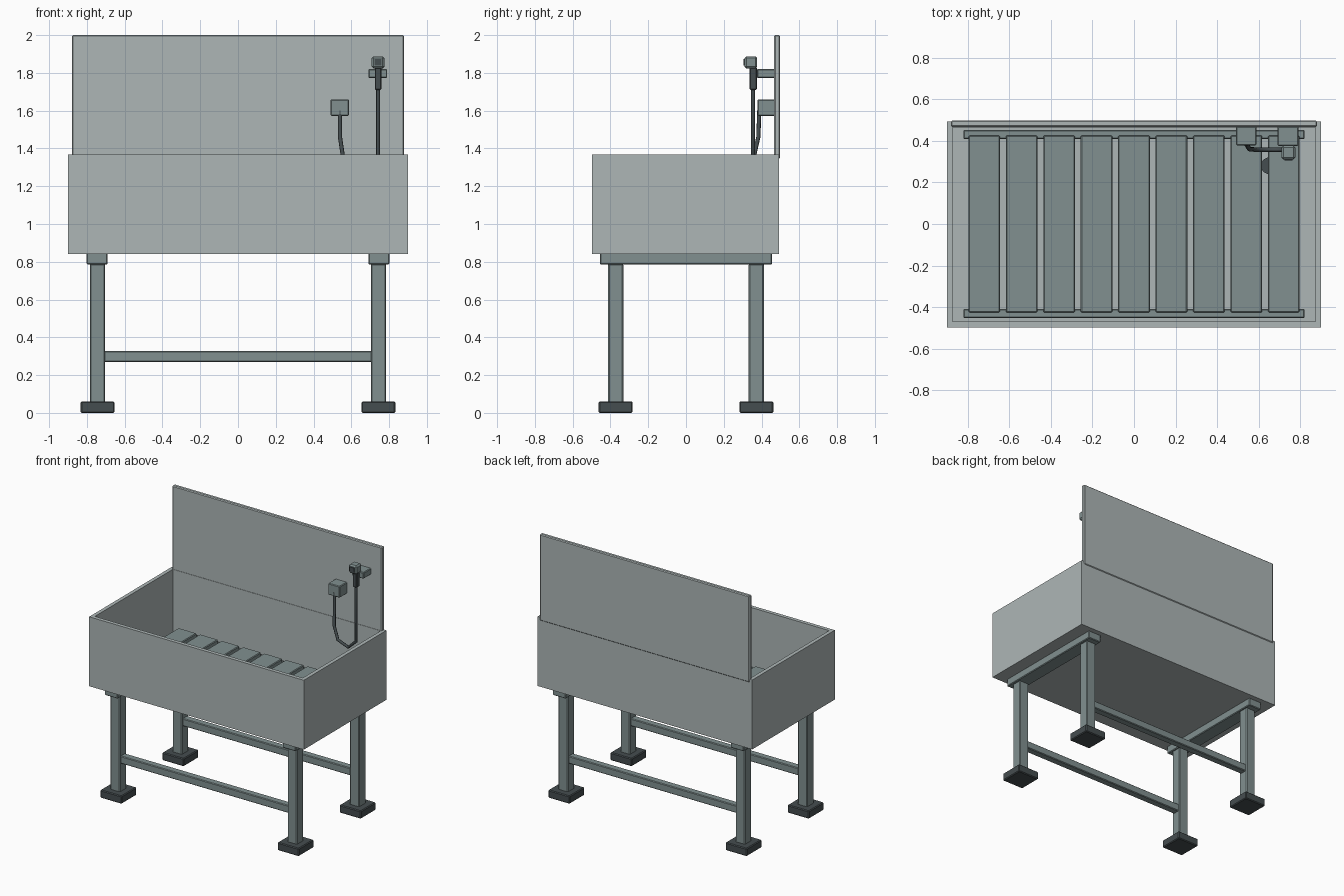
import bpy, bmesh
from mathutils import Matrix

if "Cube" in bpy.data.objects:
    bpy.data.objects.remove(bpy.data.objects["Cube"])


def material(name, rgb):
    m = bpy.data.materials.new(name)
    m.diffuse_color = (*rgb, 1)
    m.use_nodes = True
    m.node_tree.nodes["Principled BSDF"].inputs["Base Color"].default_value = m.diffuse_color
    return m


STEEL = material("light_steel", (0.42, 0.47, 0.47))
FRAME = material("frame_steel", (0.22, 0.28, 0.28))
DARK = material("dark_rubber", (0.06, 0.075, 0.08))


def add_object(name, bm, mat):
    me = bpy.data.meshes.new(name)
    bm.to_mesh(me)
    bm.free()
    me.materials.append(mat)
    ob = bpy.data.objects.new(name, me)
    bpy.context.collection.objects.link(ob)
    return ob


def box(name, x, y, z, mat, bevel=0.005):
    """Box from (min, max) pairs, with slightly broken edges."""
    bm = bmesh.new()
    bmesh.ops.create_cube(bm, size=1)
    size = [b - a for a, b in (x, y, z)]
    mid = [(a + b) / 2 for a, b in (x, y, z)]
    for v in bm.verts:
        v.co = [m + s * c for m, s, c in zip(mid, size, v.co)]
    ob = add_object(name, bm, mat)
    if bevel:
        mod = ob.modifiers.new("bevel", "BEVEL")
        mod.width = bevel
        mod.segments = 1
    return ob


def around(c, w):
    return (c - w / 2, c + w / 2)


# Open tub: inset the top face and push it down to the floor
tub = box("tub", (-0.9, 0.9), (-0.4975, 0.4925), (0.842, 1.368), STEEL, 0)
bm = bmesh.new()
bm.from_mesh(tub.data)
bm.normal_update()
top = max(bm.faces, key=lambda f: f.calc_center_median().z)
bmesh.ops.inset_region(bm, faces=[top], thickness=0.04)
inner = bmesh.ops.extrude_face_region(bm, geom=[top])
bmesh.ops.translate(bm, vec=(0, 0, -0.486),
                    verts=[v for v in inner["geom"] if isinstance(v, bmesh.types.BMVert)])
if top.is_valid:
    bmesh.ops.delete(bm, geom=[top], context="FACES_ONLY")
bmesh.ops.recalc_face_normals(bm, faces=bm.faces)
bm.to_mesh(tub.data)
bm.free()

# Backsplash
box("backsplash", (-0.88, 0.88), (0.467, 0.4975), (1.345, 2.0), STEEL, 0.006)

# Legs, feet, cross bearers and long stretchers
for sx, side in ((-1, "left"), (1, "right")):
    box(f"{side}_bearer", around(sx * 0.746, 0.11), (-0.455, 0.455), (0.785, 0.845), FRAME)
    for sy, end in ((-1, "front"), (1, "back")):
        x, y = sx * 0.743, sy * 0.372
        box(f"{end}_{side}_leg", around(x, 0.08), around(y, 0.08), (0.05, 0.79), FRAME, 0.006)
        box(f"{end}_{side}_foot", around(x, 0.18), around(y, 0.18), (0, 0.06), DARK, 0.006)
for sy, end in ((-1, "front"), (1, "back")):
    box(f"{end}_stretcher", (-0.71, 0.71), around(sy * 0.372, 0.055), (0.27, 0.327), FRAME)
    # ledge inside the tub that carries the slats
    box(f"{end}_slat_support", (-0.82, 0.82), around(sy * 0.43, 0.045), (0.88, 0.93), FRAME)

# Floor slats
for i in range(9):
    box(f"floor_slat_{i + 1}", around(-0.72 + 0.18 * i, 0.152), (-0.425, 0.425),
        (0.925, 0.96), FRAME)

# Drain
bm = bmesh.new()
bmesh.ops.create_cone(bm, cap_ends=True, segments=24, radius1=0.04, radius2=0.04,
                      depth=0.012, matrix=Matrix.Translation((0.65, 0.28, 0.886)))
add_object("drain", bm, DARK)

# Water outlet and hand shower
box("water_outlet", (0.49, 0.588), (0.378, 0.47), (1.573, 1.66), FRAME)
box("shower_holder", (0.69, 0.79), (0.375, 0.47), (1.772, 1.82), FRAME)
box("shower_handle", around(0.742, 0.036), (0.337, 0.375), (1.71, 1.83), DARK)
box("shower_head", around(0.742, 0.068), (0.31, 0.377), (1.823, 1.888), FRAME, 0.01)
box("shower_nozzle", around(0.742, 0.038), (0.305, 0.315), (1.84, 1.874), DARK, 0)

# Hose hanging in a loop
path = [(0.54, 0.388, 1.60), (0.54, 0.383, 1.46), (0.555, 0.36, 1.36),
        (0.588, 0.357, 1.265), (0.675, 0.357, 1.232), (0.742, 0.355, 1.295),
        (0.742, 0.355, 1.72)]
cu = bpy.data.curves.new("hose", "CURVE")
cu.dimensions = "3D"
cu.bevel_depth = 0.011
cu.bevel_resolution = 2
cu.use_fill_caps = True
sp = cu.splines.new("POLY")
sp.points.add(len(path) - 1)
for p, co in zip(sp.points, path):
    p.co = (*co, 1)
cu.materials.append(DARK)
hose = bpy.data.objects.new("hose", cu)
bpy.context.collection.objects.link(hose)
